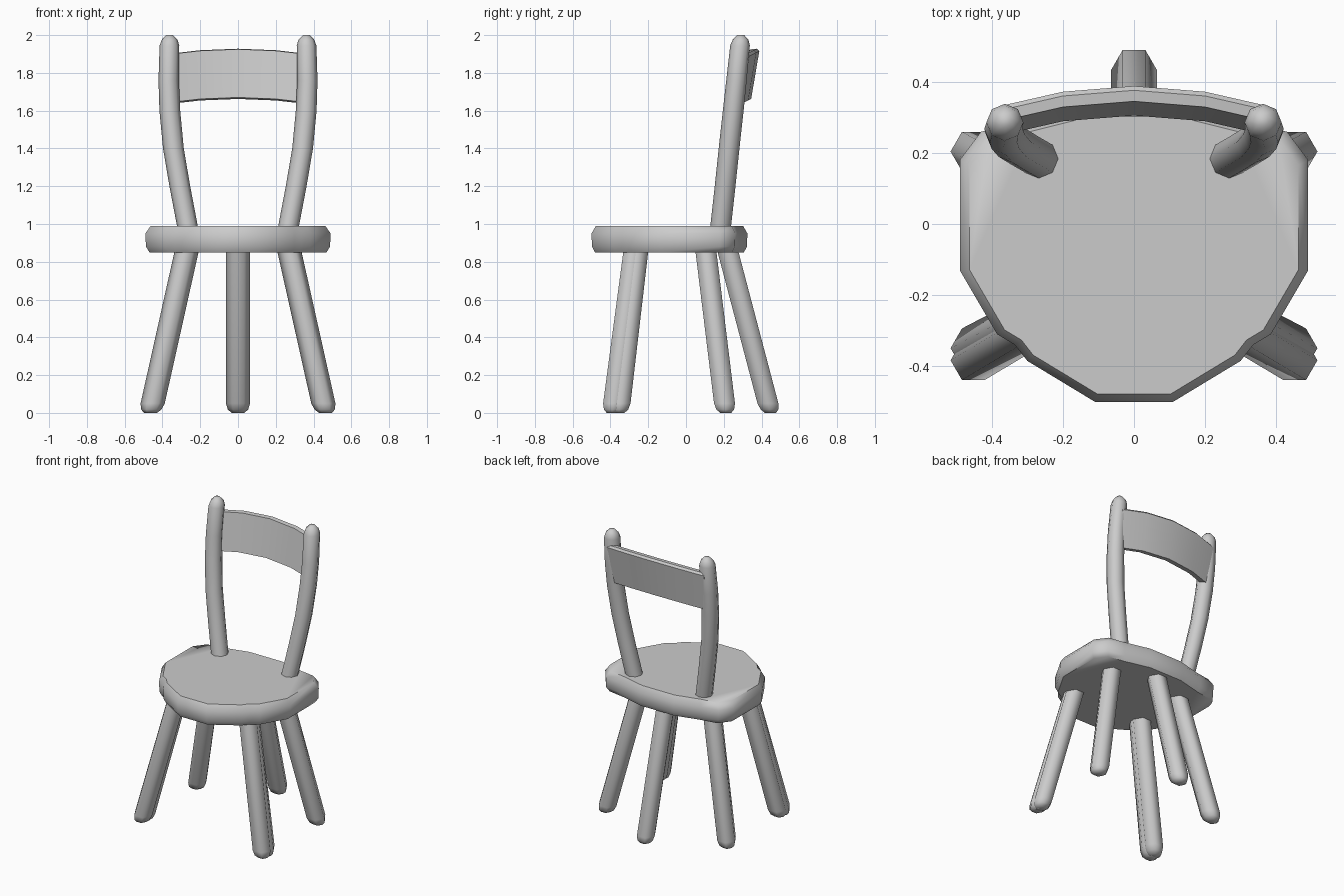
import bpy, bmesh, math
from mathutils import Vector

if "Cube" in bpy.data.objects:
    bpy.data.objects.remove(bpy.data.objects["Cube"], do_unlink=True)

grey = bpy.data.materials.new("plain grey")
grey.use_nodes = True
grey.diffuse_color = (0.6, 0.6, 0.6, 1)
grey.node_tree.nodes["Principled BSDF"].inputs["Base Color"].default_value = (0.6, 0.6, 0.6, 1)


def loft(name, rings, angle):
    """Skin equal-sized rings of points from bottom to top and cap the ends."""
    bm = bmesh.new()
    loops = [[bm.verts.new(p) for p in ring] for ring in rings]
    n = len(loops[0])
    for a, b in zip(loops, loops[1:]):
        for i in range(n):
            j = (i + 1) % n
            bm.faces.new((a[i], a[j], b[j], b[i]))
    bm.faces.new(loops[0][::-1])
    bm.faces.new(loops[-1])
    bmesh.ops.recalc_face_normals(bm, faces=bm.faces)
    mesh = bpy.data.meshes.new(name)
    bm.to_mesh(mesh)
    bm.free()
    mesh.materials.append(grey)
    ob = bpy.data.objects.new(name, mesh)
    bpy.context.collection.objects.link(ob)
    bpy.ops.object.select_all(action="DESELECT")
    ob.select_set(True)
    bpy.context.view_layer.objects.active = ob
    bpy.ops.object.shade_smooth_by_angle(angle=math.radians(angle))
    return ob


def ring(x, y, z, r, sides):
    turn = math.tau / sides
    return [(x + r * math.cos(i * turn), y + r * math.sin(i * turn), z) for i in range(sides)]


def leg(name, foot, top):
    """Six-sided splayed leg with a rounded foot."""
    foot, top = Vector((*foot, 0)), Vector((*top, 0.9))
    rings = []
    for z, r in ((0, 0.034), (0.018, 0.054), (0.05, 0.064), (0.9, 0.064)):
        p = foot.lerp(top, z / 0.9)
        rings.append(ring(p.x, p.y, z, r, 6))
    loft(name, rings, 75)


# Seat: half outline from front to back, mirrored, with rounded rim
half = [(0.11, -0.5), (0.3, -0.385), (0.335, -0.34), (0.385, -0.31), (0.49, -0.13),
        (0.49, 0.18), (0.43, 0.26), (0.31, 0.28), (0.13, 0.325)]
outline = half + [(-x, y) for x, y in reversed(half)]
rim = ((0.85, 0.955), (0.88, 0.995), (0.95, 1), (0.99, 0.945))
loft("seat", [[(x * s, -0.09 + (y + 0.09) * s, z) for x, y in outline] for z, s in rim], 55)

# Legs: doubled front pair, back pair, single rear brace
for side, s in (("left", 1), ("right", -1)):
    leg("front_leg_" + side, (0.463 * s, -0.39), (0.262 * s, -0.27))
    leg("front_inner_leg_" + side, (0.463 * s, -0.355), (0.262 * s, -0.25))
    leg("back_leg_" + side, (0.463 * s, 0.21), (0.262 * s, 0.1))
leg("rear_center_leg", (0, 0.447), (0, 0.21))

# Back posts: curved, with domed tops
post = [(0.255, 0.175, 0.92, 0.055), (0.27, 0.185, 1.0, 0.055), (0.308, 0.207, 1.2, 0.055),
        (0.342, 0.228, 1.4, 0.055), (0.361, 0.25, 1.6, 0.055), (0.367, 0.267, 1.76, 0.054),
        (0.363, 0.286, 1.945, 0.052), (0.362, 0.289, 1.975, 0.042), (0.362, 0.29, 2.0, 0.018)]
for side, s in (("left", 1), ("right", -1)):
    loft("back_post_" + side, [ring(x * s, y, z, r, 8) for x, y, z, r in post], 60)

# Backrest: bowed board leaning with the posts
board = []
for x in (-0.37, -0.2, 0, 0.2, 0.37):
    bow = 0.4 * x * x
    lift = -0.2 * x * x
    board.append([(x, 0.305 - bow, 1.67 + lift), (x, 0.345 - bow, 1.662 + lift),
                  (x, 0.388 - bow, 1.915 + lift), (x, 0.376 - bow, 1.928 + lift),
                  (x, 0.345 - bow, 1.925 + lift)])
loft("backrest", board, 40)
